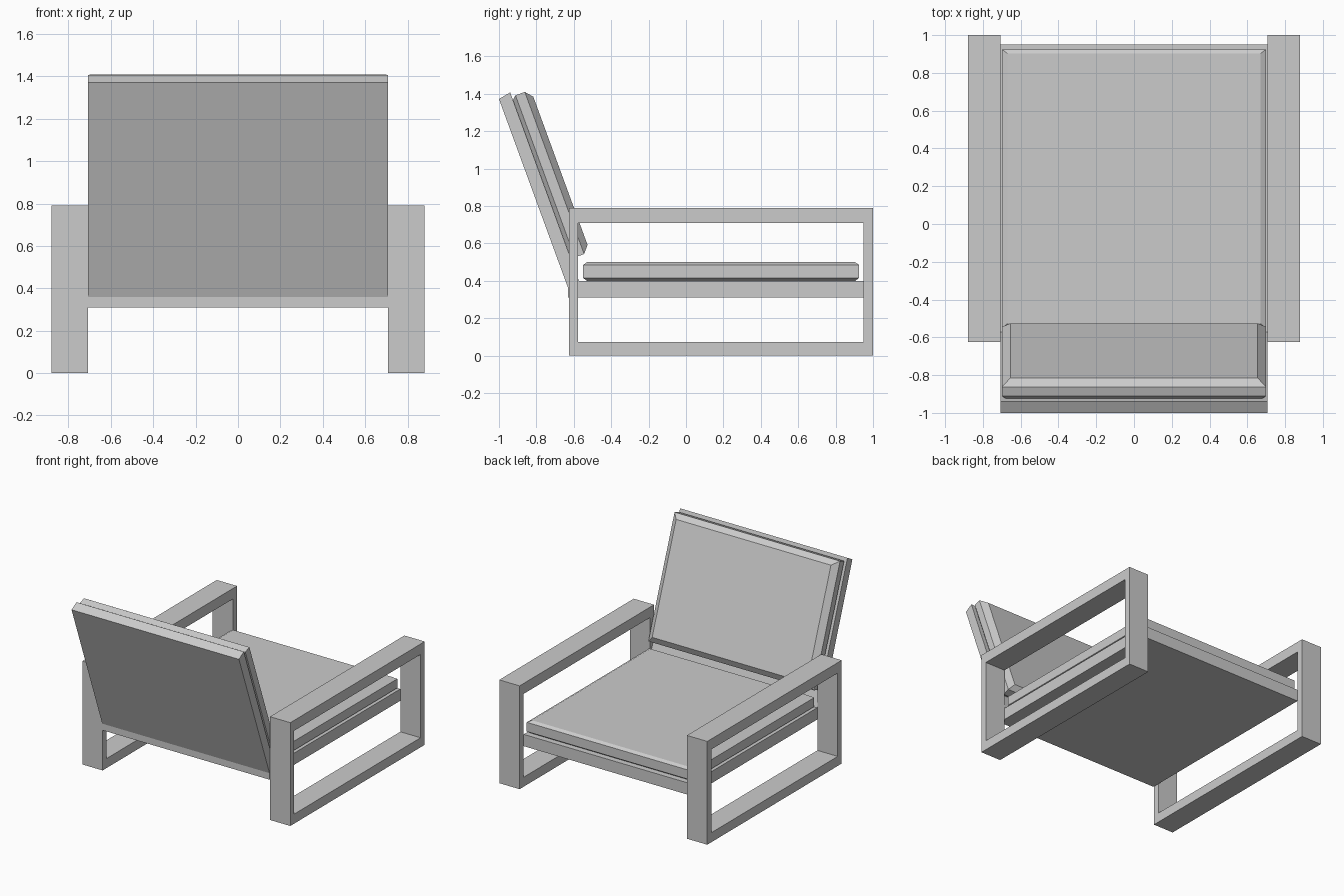
import bpy, bmesh
from math import sin, cos, radians
from mathutils import Vector

if "Cube" in bpy.data.objects:
    bpy.data.objects.remove(bpy.data.objects["Cube"])


def make_object(name, bm):
    bmesh.ops.recalc_face_normals(bm, faces=bm.faces)
    mesh = bpy.data.meshes.new(name)
    bm.to_mesh(mesh)
    bm.free()
    obj = bpy.data.objects.new(name, mesh)
    bpy.context.collection.objects.link(obj)
    return obj


def loft(bm, rings, cap=True, closed=False):
    """Skin equal-length rings of points, optionally capped or joined end to end."""
    vs = [[bm.verts.new(p) for p in ring] for ring in rings]
    pairs = list(zip(vs, vs[1:])) + ([(vs[-1], vs[0])] if closed else [])
    for a, b in pairs:
        n = len(a)
        for i in range(n):
            j = (i + 1) % n
            bm.faces.new((a[i], a[j], b[j], b[i]))
    if cap:
        bm.faces.new(vs[0])
        bm.faces.new(vs[-1])


def rect(y0, y1, z0, z1, x):
    return [(x, y0, z0), (x, y1, z0), (x, y1, z1), (x, y0, z1)]


def arm_frame(name, x0, x1):
    outer, inner = (-0.625, 1.0, 0.0, 0.79), (-0.577, 0.95, 0.073, 0.71)
    bm = bmesh.new()
    loft(bm, [rect(*outer, x0), rect(*outer, x1), rect(*inner, x1), rect(*inner, x0)],
         cap=False, closed=True)
    make_object(name, bm)


def cushion(name, along, normal, half_w, t0, t1, layers):
    """Chamfered pad; layers are (height, side inset, end inset)."""
    bm = bmesh.new()
    rings = []
    for n, dx, dt in layers:
        w, a, b = half_w - dx, t0 + dt, t1 - dt
        rings.append([Vector((x, 0, 0)) + along * t + normal * n
                      for x, t in ((-w, a), (w, a), (w, b), (-w, b))])
    loft(bm, rings)
    make_object(name, bm)


# Open rectangular arm and leg frames
arm_frame("right_arm_frame", 0.708, 0.88)
arm_frame("left_arm_frame", -0.88, -0.708)

# Seat platform and leaning back panel as one folded profile
profile = [(-0.63, 0.31), (0.95, 0.31), (0.95, 0.40), (-0.5725, 0.40),
           (-0.94, 1.407), (-1.0, 1.372), (-0.63, 0.36)]
bm = bmesh.new()
loft(bm, [[(x, y, z) for y, z in profile] for x in (-0.708, 0.708)])
make_object("seat_and_back_panel", bm)

# Seat cushion
cushion("seat_cushion", Vector((0, 1, 0)), Vector((0, 0, 1)), 0.70, -0.55, 0.925,
        [(0.40, 0.025, 0.02), (0.415, 0, 0), (0.485, 0, 0), (0.50, 0.03, 0.022)])

# Back cushion, leaning with the panel
lean = radians(20.1)
cushion("back_cushion", Vector((0, -sin(lean), cos(lean))), Vector((0, cos(lean), sin(lean))),
        0.70, 0.697, 1.62,
        [(-0.40, 0.025, 0.02), (-0.378, 0, 0), (-0.325, 0, 0), (-0.291, 0.045, 0.04)])
